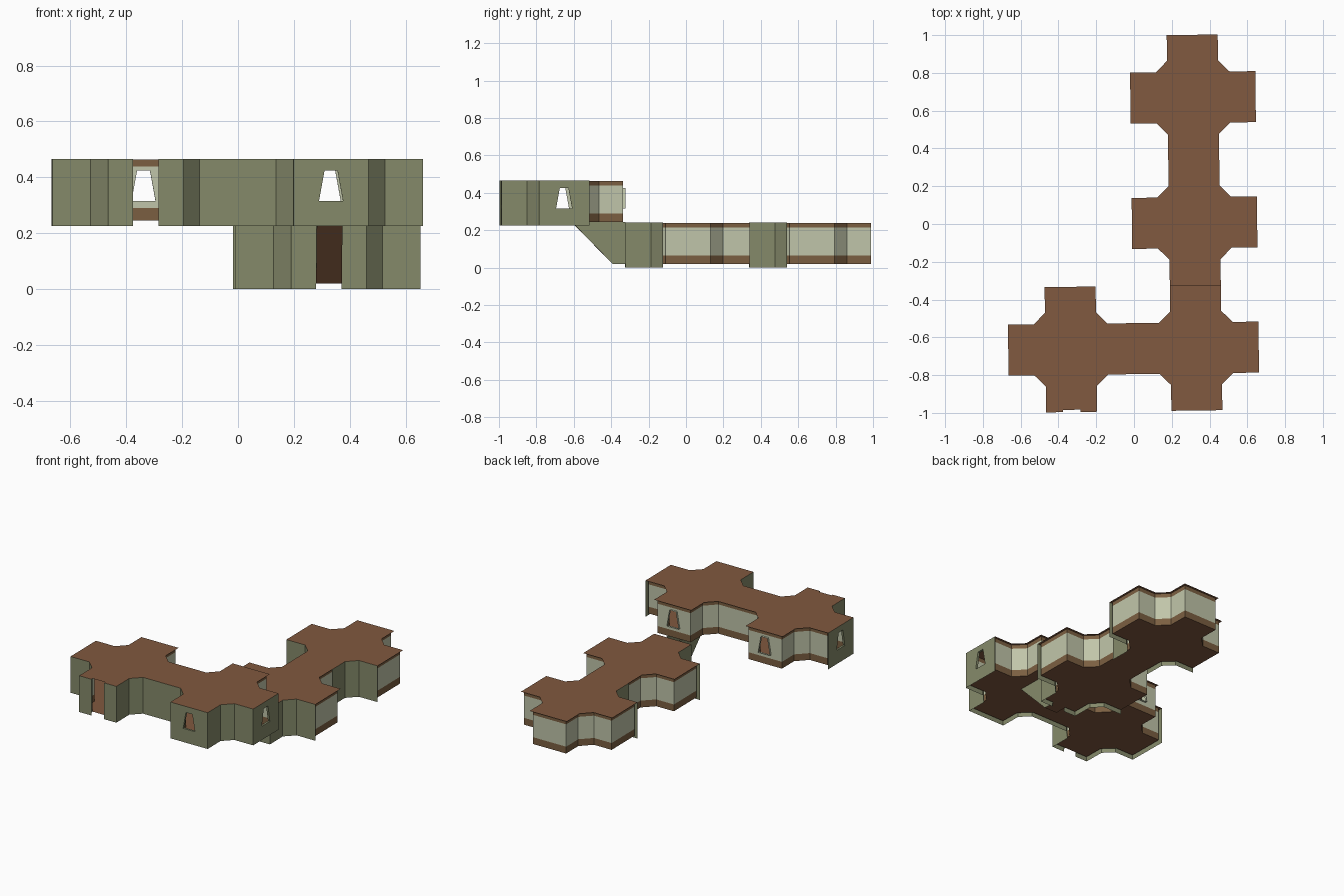
import bpy, bmesh, math
from mathutils import Vector

if "Cube" in bpy.data.objects:
    bpy.data.objects.remove(bpy.data.objects["Cube"])

P = 0.663            # module pitch
E = P / 2            # centre to arm end
A, C = 0.135, 0.195  # arm half width, chamfer start
D = 0.014            # gap between inner wall and outer skin
W = 0.046            # half width of doors and stair
H, FLOOR, UP = 0.24, 0.02, 0.225
WIN = [(-0.043, 0.09), (0.043, 0.09), (0.023, 0.2), (-0.023, 0.2)]


def material(name, rgb):
    m = bpy.data.materials.new(name)
    m.diffuse_color = (*rgb, 1)
    m.use_nodes = True
    m.node_tree.nodes["Principled BSDF"].inputs["Base Color"].default_value = m.diffuse_color
    return m


MATS = [material("green outer wall", (0.235, 0.255, 0.145)),
        material("cream inner wall", (0.53, 0.56, 0.40)),
        material("brown trim", (0.20, 0.115, 0.054)),
        material("brown floor and roof", (0.22, 0.10, 0.05))]
GREEN, CREAM, TRIM, BROWN = range(4)


def face(bm, pts, mat):
    f = bm.faces.new([bm.verts.new(p) for p in pts])
    f.material_index = mat


def finish(bm, name):
    bmesh.ops.remove_doubles(bm, verts=bm.verts, dist=0.0002)
    me = bpy.data.meshes.new(name)
    bm.to_mesh(me)
    bm.free()
    for m in MATS:
        me.materials.append(m)
    ob = bpy.data.objects.new(name, me)
    ob.rotation_euler.z = 0.0125      # whole model sits slightly turned
    ob.location = (-0.011, 0.003, 0)
    bpy.context.collection.objects.link(ob)


def turn(p, k):
    x, y = p
    for _ in range(k):
        x, y = -y, x
    return Vector((x, y))


def outline(d, arms):
    """Chamfered cross, inset by d; four points for each arm."""
    a, c = A - d, C - 0.414 * d
    pts = []
    for k in range(4):
        e = E if arms[k] == "open" else E - d
        pts += [turn(p, k) for p in ((e, -a), (e, a), (c, a), (a, c))]
    return pts


def notched(pts, notches):
    """Cut a door-wide slot into arm ends; notches = {arm: inner distance}."""
    out = []
    for i, p in enumerate(pts):
        out.append(p)
        k = i // 4
        if i % 4 == 0 and k in notches:
            e = turn(p, (4 - k) % 4).x
            r = notches[k]
            out += [turn(q, k) for q in ((e, -W), (r, -W), (r, W), (e, W))]
    return out


def wall(bm, p, q, o, bands, kind):
    """Vertical wall from p to q in bands, with an optional window or door."""
    mid, t = (p + q) / 2, (q - p).normalized()
    h = (q - p).length / 2

    def at(u, z):
        v = mid + t * u
        return (v.x + o[0], v.y + o[1], z + o[2])
    for z0, z1, mat in bands:
        if kind == "window" and z0 < 0.09 and z1 > 0.2:
            rim = [(-h, z0), (h, z0), (h, z1), (-h, z1)]
            for i in range(4):
                j = (i + 1) % 4
                face(bm, [at(*rim[i]), at(*rim[j]), at(*WIN[j]), at(*WIN[i])], mat)
            continue
        spans = [(-h, -W), (W, h)] if kind == "door" else [(-h, h)]
        for u0, u1 in spans:
            face(bm, [at(u0, z0), at(u1, z0), at(u1, z1), at(u0, z1)], mat)


def reveal(bm, k, o, kind, mat):
    """Short lining through the wall thickness around an opening."""
    loop = WIN if kind == "window" else [(W, FLOOR), (W, H), (-W, H), (-W, FLOOR)]
    for i in range(4 if kind == "window" else 3):
        if kind == "door" and i == 1:
            continue
        quad = []
        for e, (u, z) in ((E - D, loop[i]), (E, loop[i]),
                          (E, loop[(i + 1) % 4]), (E - D, loop[(i + 1) % 4])):
            v = turn((e, u), k)
            quad.append((v.x + o[0], v.y + o[1], z + o[2]))
        face(bm, quad, mat)


INNER = [(FLOOR, 0.065, TRIM), (0.065, 0.213, CREAM), (0.213, H - 0.001, TRIM)]
OUTER = [(0, H, GREEN)]
STAIR_TOP = 0.043


def module(name, o, arms, floor_notch={}, roof_notch={}):
    inner, outer = outline(D, arms), outline(0, arms)
    walls, skin = bmesh.new(), bmesh.new()
    for i in range(16):
        j, k = (i + 1) % 16, i // 4
        kind = arms[k] if i % 4 == 0 else "wall"
        if kind == "open":
            continue
        wall(walls, inner[i], inner[j], o, INNER, kind)
        mid = (outer[i] + outer[j]) / 2
        # outer skin covers the front-facing side and windowed side ends
        if mid.y < -0.1 or (kind == "window" and k in (0, 2)):
            wall(skin, outer[i], outer[j], o, OUTER, kind)
        if kind in ("window", "door"):
            reveal(walls, k, o, kind, CREAM if k == 1 else GREEN)
    finish(walls, name + "_inner_walls")
    finish(skin, name + "_outer_walls")
    for part, pts, z in (("_floor", notched(inner, floor_notch), FLOOR),
                         ("_roof", notched(outer, roof_notch), H)):
        bm = bmesh.new()
        face(bm, [(v.x + o[0], v.y + o[1], z + o[2]) for v in pts], BROWN)
        finish(bm, name + part)


# arms are listed right, back, left, front
module("lower_back_room", (E, P, 0), ("wall", "wall", "wall", "open"))
module("lower_middle_room", (E, 0, 0), ("wall", "open", "wall", "door"))
module("upper_right_room", (E, -P, UP), ("window", "window", "open", "window"),
       floor_notch={1: STAIR_TOP})
module("upper_left_room", (-E, -P, UP), ("open", "window", "window", "door"),
       roof_notch={3: E - 0.012})

# stair ramp joining the two levels
bm = bmesh.new()
profile = [(-E + D, FLOOR), (-0.40, FLOOR), (-P + STAIR_TOP, UP + FLOOR)]
for (y0, z0), (y1, z1) in zip(profile, profile[1:]):
    face(bm, [(E - W, y0, z0), (E - W, y1, z1), (E + W, y1, z1), (E + W, y0, z0)], BROWN)
for s in (-1, 1):
    side = [(E + s * W, y, z) for y, z in
            [(-E, FLOOR)] + profile[1:] + [(-E, UP + FLOOR)]]
    face(bm, side if s < 0 else side[::-1], GREEN)
finish(bm, "stair_ramp")
